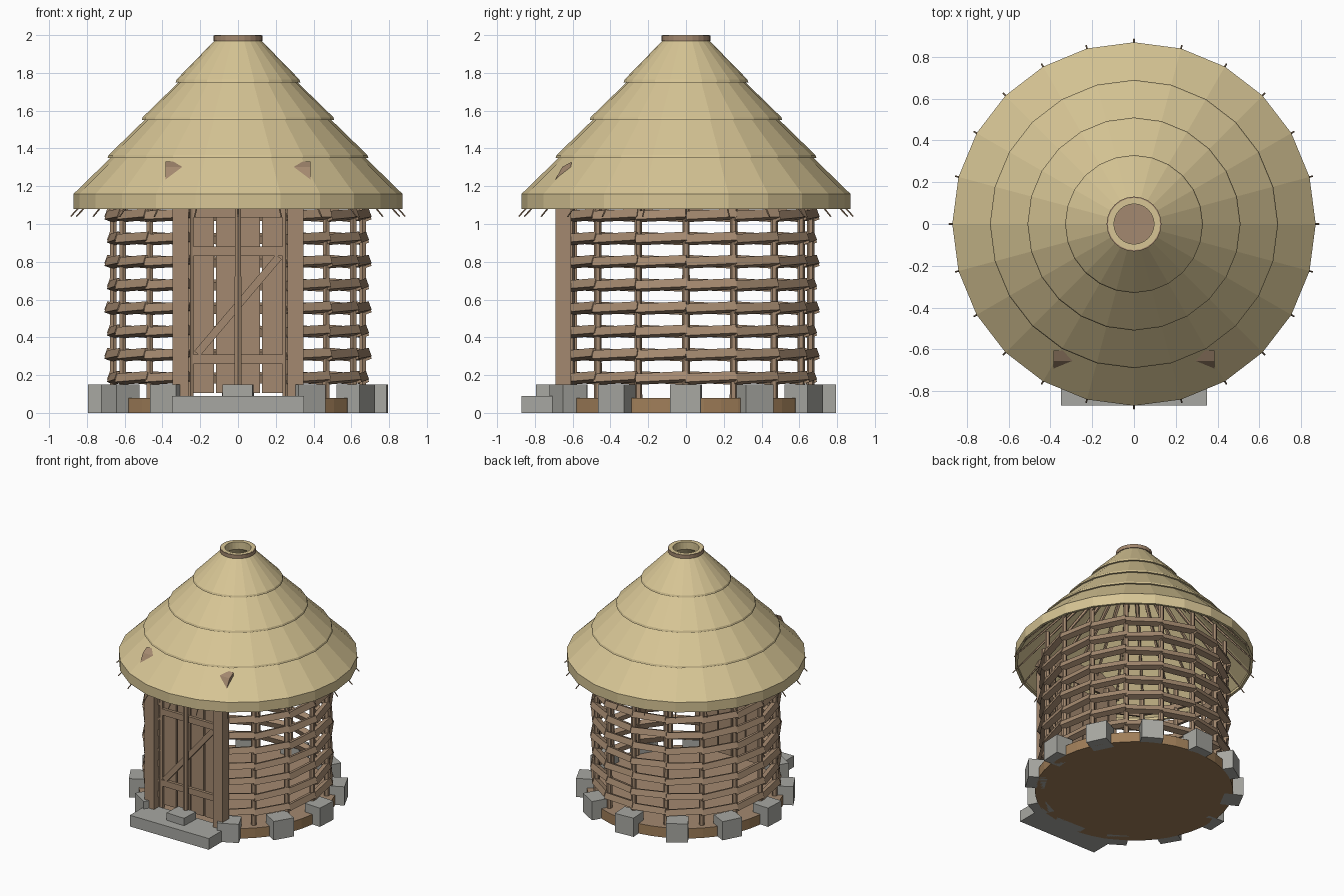
import bpy
import bmesh
import random
from math import pi, radians, sin, cos, atan2
from mathutils import Matrix, Vector

random.seed(4)
cube = bpy.data.objects.get("Cube")
if cube:
    bpy.data.objects.remove(cube)


def material(name, color):
    m = bpy.data.materials.new(name)
    m.use_nodes = True
    m.diffuse_color = (*color, 1)
    m.node_tree.nodes["Principled BSDF"].inputs["Base Color"].default_value = (*color, 1)
    return m


THATCH = material("thatch", (0.68, 0.56, 0.30))
WOOD = material("wood", (0.37, 0.25, 0.16))
STONE = material("stone", (0.39, 0.39, 0.36))
EARTH = material("earth", (0.35, 0.21, 0.10))


def finish(name, bm, *mats):
    bmesh.ops.recalc_face_normals(bm, faces=bm.faces)
    mesh = bpy.data.meshes.new(name)
    bm.to_mesh(mesh)
    bm.free()
    for m in mats:
        mesh.materials.append(m)
    ob = bpy.data.objects.new(name, mesh)
    bpy.context.collection.objects.link(ob)
    return ob


def add_box(bm, size, matrix):
    bmesh.ops.create_cube(bm, size=1, matrix=matrix @ Matrix.Diagonal((*size, 1)))


def place(x, y, z):
    return Matrix.Translation((x, y, z))


def rot(angle, axis):
    return Matrix.Rotation(angle, 4, axis)


def add_pole(bm, a, b, r1, r2, sides=6):
    a, b = Vector(a), Vector(b)
    d = b - a
    m = Matrix.Translation((a + b) / 2) @ d.to_track_quat('Z', 'Y').to_matrix().to_4x4()
    bmesh.ops.create_cone(bm, cap_ends=True, segments=sides, radius1=r1, radius2=r2,
                          depth=d.length, matrix=m)


def lathe(bm, profile, sides):
    # closed profile of (radius, height) points swept around z
    rings = []
    for k in range(sides):
        a = 2 * pi * k / sides
        rings.append([bm.verts.new((r * sin(a), -r * cos(a), z)) for r, z in profile])
    n = len(profile)
    for k in range(sides):
        p, q = rings[k], rings[(k + 1) % sides]
        for i in range(n):
            j = (i + 1) % n
            bm.faces.new((p[i], q[i], q[j], p[j]))


# Round earth base with a wooden floor
bm = bmesh.new()
bmesh.ops.create_cone(bm, cap_ends=True, segments=48, radius1=0.72, radius2=0.72,
                      depth=0.08, matrix=place(0, 0, 0.04))
bm.normal_update()
for f in bm.faces:
    f.material_index = int(f.normal.z > 0.5)
finish("base", bm, EARTH, WOOD)

# Ring of foundation stones
bm = bmesh.new()
for k in range(12):
    turn = rot(k * pi / 6, 'Z') @ place(0, -0.72, 0.075) @ rot(random.uniform(-0.08, 0.08), 'Z')
    add_box(bm, (0.16, 0.14, 0.15), turn)
finish("foundation_stones", bm, STONE)

# Entrance step
bm = bmesh.new()
add_box(bm, (0.70, 0.24, 0.09), place(0, -0.75, 0.045))
finish("door_step", bm, STONE)

# Upright wall poles
POSTS = 16
bm = bmesh.new()
for k in range(POSTS):
    a = 2 * pi * k / POSTS
    x, y = 0.66 * sin(a), -0.66 * cos(a)
    add_pole(bm, (x, y, 0.07), (x, y, 1.22), 0.021, 0.019)
finish("wall_poles", bm, WOOD)

# Woven wall slats, leaving the doorway open
bm = bmesh.new()
for row in range(8):
    for k in range(1, POSTS - 1):
        weave = radians(3) * (1 if (row + k) % 2 else -1)
        m = (rot(2 * pi * (k + 0.5) / POSTS, 'Z') @ place(0, -0.658, 0.185 + 0.123 * row)
             @ rot(weave, 'Z') @ rot(-0.05, 'Y') @ rot(-0.35, 'X'))
        add_box(bm, (0.275, 0.045, 0.047), m)
finish("wall_slats", bm, WOOD)

# Door frame posts
bm = bmesh.new()
for s in (-1, 1):
    add_box(bm, (0.085, 0.08, 1.12), place(s * 0.305, -0.65, 0.65))
finish("door_frame", bm, WOOD)

# Lintel whose rolled ends break through the thatch
bm = bmesh.new()
section = ((-0.605, 1.33), (-0.655, 1.302), (-0.70, 1.22), (-0.63, 1.18))
ends = [[bm.verts.new((s * 0.385, y, z)) for y, z in section] for s in (-1, 1)]
for e in ends:
    bm.faces.new(e)
for i in range(4):
    j = (i + 1) % 4
    bm.faces.new((ends[0][i], ends[0][j], ends[1][j], ends[1][i]))
finish("lintel", bm, WOOD)

# Plank door
bm = bmesh.new()
for k in range(4):
    add_box(bm, (0.112, 0.025, 0.99), place(-0.183 + 0.122 * k, -0.59, 0.60))
finish("door_planks", bm, WOOD)

# Door rails and diagonal brace
bm = bmesh.new()
for z in (0.285, 0.855, 1.06):
    add_box(bm, (0.48, 0.025, 0.05), place(0, -0.612, z))
tilt = atan2(0.52, 0.44)
add_box(bm, (0.67, 0.025, 0.04), place(0, -0.614, 0.57) @ rot(-tilt, 'Y'))
finish("door_brace", bm, WOOD)

# Stepped thatch roof shell with a smoke hole
bm = bmesh.new()
outer = [(0.87, 1.08), (0.87, 1.16)]
for r, z in ((0.69, 1.35), (0.51, 1.55), (0.33, 1.75)):
    outer += [(r - 0.015, z), (r, z), (r - 0.005, z + 0.015)]
outer += [(0.125, 1.97), (0.125, 2.0), (0.096, 2.0), (0.096, 1.94), (0.85, 1.10), (0.85, 1.08)]
lathe(bm, outer, 24)
finish("thatch_roof", bm, THATCH)

# Wooden band around the smoke hole
bm = bmesh.new()
lathe(bm, [(0.122, 1.97), (0.131, 1.97), (0.131, 1.999), (0.122, 1.999)], 24)
finish("smoke_hole_band", bm, WOOD)

# Rafters, with tips poking out below the eaves
bm = bmesh.new()
for k in range(24):
    a = 2 * pi * k / 24
    add_pole(bm, (0.885 * sin(a), -0.885 * cos(a), 1.04),
             (0.12 * sin(a), -0.12 * cos(a), 1.86), 0.004, 0.018, 5)
finish("rafters", bm, WOOD)
